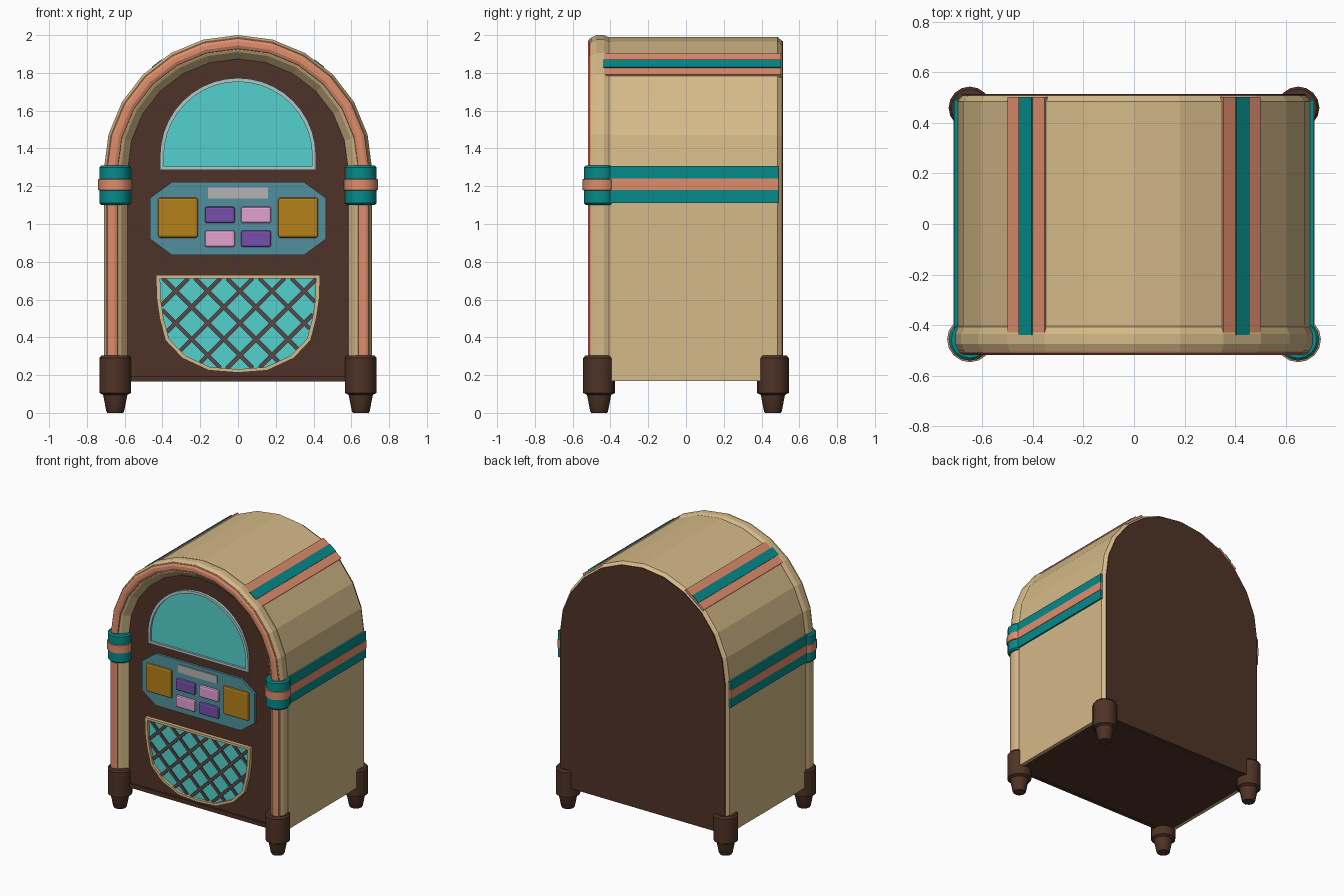
import bpy, bmesh, math
from math import sin, cos, pi, radians
from mathutils import Vector

if "Cube" in bpy.data.objects:
    bpy.data.objects.remove(bpy.data.objects["Cube"])

CZ, BASE = 1.29, 0.17          # arch centre height, cabinet floor


def mat(name, r, g, b):
    m = bpy.data.materials.new(name)
    m.diffuse_color = [(c / 255) ** 2.2 for c in (r, g, b)] + [1]
    m.use_nodes = True
    m.node_tree.nodes["Principled BSDF"].inputs["Base Color"].default_value = m.diffuse_color
    return m


TAN = mat("tan", 212, 184, 135)
BROWN = mat("brown", 80, 54, 43)
TEAL = mat("teal", 15, 137, 137)
SALMON = mat("salmon", 222, 140, 108)
AQUA = mat("aqua", 84, 208, 204)
SILVER = mat("silver", 172, 200, 200)
BLUE = mat("dusty_blue", 82, 143, 155)
AMBER = mat("amber", 180, 128, 32)
GREY = mat("grey", 178, 178, 178)
PURPLE = mat("purple", 118, 80, 170)
PINK = mat("pink", 224, 160, 208)
LATTICE = mat("lattice", 88, 74, 74)


def finish(name, verts, faces, m, bevel=0, smooth=False):
    me = bpy.data.meshes.new(name)
    me.from_pydata(verts, [], faces)
    bm = bmesh.new()
    bm.from_mesh(me)
    bmesh.ops.recalc_face_normals(bm, faces=bm.faces)
    bm.to_mesh(me)
    bm.free()
    me.materials.append(m)
    ob = bpy.data.objects.new(name, me)
    bpy.context.collection.objects.link(ob)
    if bevel:
        b = ob.modifiers.new("Bevel", 'BEVEL')
        b.width, b.segments, b.limit_method = bevel, 2, 'ANGLE'
    if smooth:
        bpy.ops.object.select_all(action='DESELECT')
        ob.select_set(True)
        bpy.context.view_layer.objects.active = ob
        bpy.ops.object.shade_smooth_by_angle(angle=radians(35))
    return ob


def skin(name, rings, m, capped=True, loop=False, **kw):
    """Join equal closed rings of points."""
    n, k = len(rings[0]), len(rings)
    faces = []
    for i in range(k if loop else k - 1):
        a, b = i * n, (i + 1) % k * n
        faces += [(a + j, a + (j + 1) % n, b + (j + 1) % n, b + j) for j in range(n)]
    if capped and not loop:
        faces += [tuple(range(n)), tuple(range((k - 1) * n, k * n))]
    return finish(name, [p for r in rings for p in r], faces, m, **kw)


def prism(name, pts, y0, y1, m, bevel=0):
    return skin(name, [[(x, y, z) for x, z in pts] for y in (y0, y1)], m, bevel=bevel)


def rect(x, z, w, h):
    return [(x - w / 2, z - h / 2), (x + w / 2, z - h / 2), (x + w / 2, z + h / 2), (x - w / 2, z + h / 2)]


def arch(r, base=BASE, cz=CZ, n=12):
    arc = [(r * cos(pi * i / n), cz + r * sin(pi * i / n)) for i in range(n + 1)]
    return [(r, base)] + arc + [(-r, base)]


def sweep(name, profile, m):
    """Sweep a closed (radius, y) profile up, over the arch and down."""
    cols = [[(x, y, z) for x, z in arch(r)] for r, y in profile]
    return skin(name, [list(p) for p in zip(*cols)], m)


def frame(name, outer, inner, y0, y1, m):
    rings = [[(x, y, z) for x, z in pts] for pts, y in ((outer, y1), (outer, y0), (inner, y0), (inner, y1))]
    return skin(name, rings, m, loop=True)


def lathe(name, cx, cy, profile, m, n=16):
    rings = [[(cx + r * cos(2 * pi * i / n), cy + r * sin(2 * pi * i / n), z) for i in range(n)]
             for r, z in profile]
    return skin(name, rings, m, smooth=True)


# Cabinet
sweep("cabinet_shell", [(.695, -.42), (.70, -.40), (.70, .485), (.68, .508), (.655, .508), (.655, -.42)], TAN)
prism("back_panel", arch(.68), .47, .514, BROWN)
prism("front_panel", arch(.61), -.452, -.41, BROWN)
prism("floor_panel", rect(0, .18, 1.35, .022), -.45, .49, BROWN)
prism("front_sill", rect(0, .18, 1.2, .03), -.465, -.44, BROWN)

# Arched front trim
sweep("front_arch", [(.695, -.40), (.71, -.435), (.71, -.475), (.697, -.502), (.632, -.502),
                     (.62, -.495), (.582, -.45), (.582, -.42), (.66, -.40)], TAN)
sweep("arch_inlay", [(.697, -.495), (.692, -.51), (.677, -.518), (.655, -.518), (.638, -.51), (.634, -.495)], SALMON)

# Side and roof stripes
for s, side in ((1, "right"), (-1, "left")):
    for nm, zc, h, out, m in (("lower_teal", 1.145, .07, .712, TEAL), ("salmon", 1.21, .062, .715, SALMON),
                              ("upper_teal", 1.272, .07, .712, TEAL)):
        prism(f"{side}_side_stripe_{nm}", rect(s * (out + .69) / 2, zc, out - .69, h), -.42, .49, m)
    a = radians(52.5)
    for nm, w, t, y0, m in (("salmon", .186, .008, -.43, SALMON), ("teal", .066, .014, -.44, TEAL)):
        pts = [(s * (d * cos(a) - u * sin(a)), CZ + d * sin(a) + u * cos(a))
               for d, u in ((.685, -w / 2), (.694 + t, -w / 2), (.694 + t, w / 2), (.685, w / 2))]
        prism(f"{side}_roof_stripe_{nm}", pts, y0, .503, m)

    # Feet and column collars
    for cy, end in ((-.46, "front"), (.46, "back")):
        lathe(f"{side}_{end}_foot", s * .65, cy,
              [(.042, 0), (.047, .008), (.064, .095), (.072, .10), (.084, .105), (.084, .29), (.074, .303)], BROWN)
    lathe(f"{side}_collar", s * .65, -.457,
          [(.074, 1.10), (.084, 1.11), (.084, 1.30), (.074, 1.31)], TEAL)
    lathe(f"{side}_collar_band", s * .65, -.457,
          [(.083, 1.177), (.09, 1.18), (.09, 1.236), (.083, 1.239)], SALMON)

# Display window
prism("window_glass", arch(.397, 1.30, 1.36, 20), -.458, -.44, AQUA)
frame("window_frame", arch(.413, 1.287, 1.36, 20), arch(.393, 1.305, 1.36, 20), -.472, -.44, SILVER)

# Control panel
prism("control_panel", [(-.465, .92), (-.35, .836), (.35, .836), (.465, .92),
                        (.465, 1.138), (.35, 1.222), (-.35, 1.222), (-.465, 1.138)], -.468, -.44, BLUE)
prism("title_strip", rect(0, 1.165, .32, .058), -.475, -.46, GREY)
for s, side in ((1, "right"), (-1, "left")):
    prism(f"{side}_amber_plate", rect(s * .318, 1.033, .212, .212), -.484, -.46, AMBER, .012)
    for zc, row, m in ((1.048, "upper", PINK if s > 0 else PURPLE), (.922, "lower", PURPLE if s > 0 else PINK)):
        prism(f"{row}_{side}_button", rect(s * .096, zc, .16, .088), -.488, -.46, m, .012)

# Speaker grille
half = [(.435, .73), (.43, .6), (.415, .5), (.385, .385), (.295, .29), (.155, .225)]
outer = half + [(0, .213)] + [(-x, z) for x, z in reversed(half)]
inner = [(x * .948, .475 + (z - .475) * .93) for x, z in outer]
prism("speaker_cloth", inner, -.458, -.44, AQUA)
frame("speaker_frame", outer, inner, -.478, -.44, TAN)


def clip(p, d):
    """Range of a line p + t d inside the convex speaker outline."""
    lo, hi, c = -9, 9, Vector((0, .475))
    for i in range(len(inner)):
        a, b = Vector(inner[i - 1]), Vector(inner[i])
        n = Vector((b.y - a.y, a.x - b.x))
        if n.dot(c - a) > 0:
            n = -n
        num, den = n.dot(a - p), n.dot(d)
        if abs(den) < 1e-9:
            continue
        if den > 0:
            hi = min(hi, num / den)
        else:
            lo = max(lo, num / den)
    return lo, hi


for s, lean in ((1, "rising"), (-1, "falling")):
    d = Vector((s, 1)).normalized()
    w = Vector((-d.y, d.x)) * .011
    for i in range(-4, 5):
        p = Vector((i * .17 + .01, .475))
        lo, hi = clip(p, d)
        if hi - lo > .06:
            a, b = p + d * lo, p + d * hi
            prism(f"lattice_{lean}_{i + 5}", [tuple(q) for q in (a - w, b - w, b + w, a + w)],
                  -.468 - .002 * s, -.45, LATTICE)
